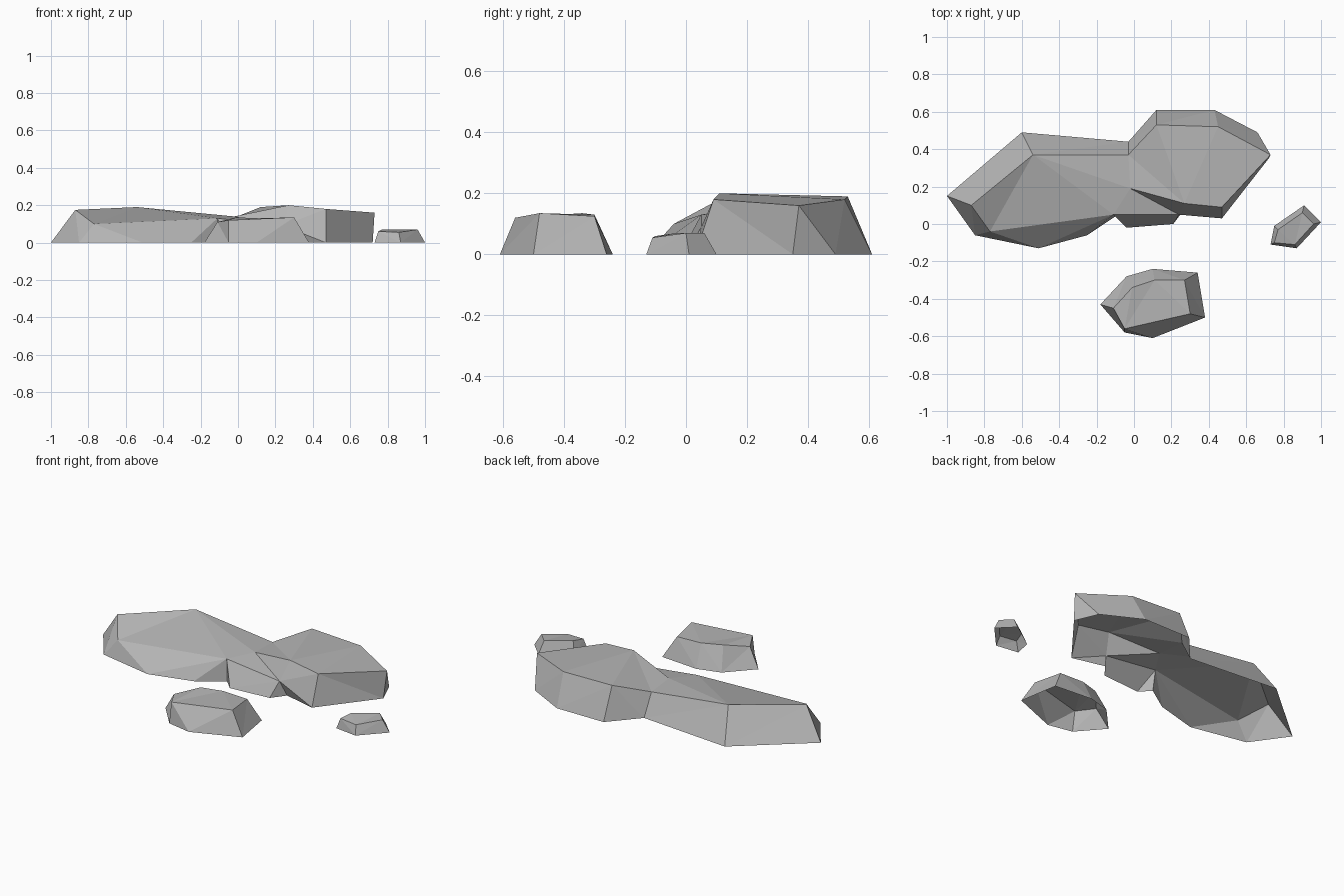
import bpy
import bmesh

default_cube = bpy.data.objects.get("Cube")
if default_cube:
    bpy.data.objects.remove(default_cube, do_unlink=True)

# One plain stone colour for every rock
stone = bpy.data.materials.new("stone_grey")
stone.use_nodes = True
stone_colour = (0.46, 0.46, 0.46, 1)
stone.diffuse_color = stone_colour
stone.node_tree.nodes["Principled BSDF"].inputs["Base Color"].default_value = stone_colour

UNIT = 0.01  # rock outlines are written in hundredths


def to_point(bm, coords):
    """Add a vertex; a point with no height lies on the ground."""
    x, y, *height = coords
    z = height[0] if height else 0
    return bm.verts.new((x * UNIT, y * UNIT, z * UNIT))


def rock(name, outline, closed=True, crown_tail=()):
    """Faceted shell with an open underside.

    The outline runs counter-clockwise as pairs of a foot point and a
    shoulder point. Repeated points collapse a wall into a triangle.
    The crown covers the shoulders, plus any extra crown_tail points.
    """
    bm = bmesh.new()
    feet = [foot for foot, shoulder in outline]
    shoulders = [shoulder for foot, shoulder in outline]
    count = len(outline)
    verts = {p: to_point(bm, p) for p in [*feet, *shoulders, *crown_tail]}

    def add_face(points):
        unique = list(dict.fromkeys(points))
        if len(unique) > 2:
            bm.faces.new([verts[p] for p in unique])

    # Sloping walls
    for i in range(count if closed else count - 1):
        j = (i + 1) % count
        add_face([feet[i], feet[j], shoulders[j], shoulders[i]])

    # Crown
    add_face([*shoulders, *crown_tail])

    bmesh.ops.triangulate(bm, faces=bm.faces[:], quad_method="BEAUTY", ngon_method="BEAUTY")
    mesh = bpy.data.meshes.new(name)
    bm.to_mesh(mesh)
    bm.free()
    mesh.materials.append(stone)
    obj = bpy.data.objects.new(name, mesh)
    bpy.context.collection.objects.link(obj)
    return obj


# Points shared where the three parts of the large outcrop meet
saddle_back = (-3, 37, 13)
saddle_middle = (-2, 19, 14)
notch = (-11, 5, 13)
ledge_corner = (24, 5, 9)
left_nose = (-77, -4, 10)
right_nose = (73, 37, 16)

# Long left half of the outcrop
rock("left_outcrop", [
    ((-3, 44), saddle_back),
    ((-60, 49), (-54, 37, 19)),
    ((-100, 15), (-87, 10, 17.5)),
    ((-85, -6), left_nose),
    ((-51, -13), left_nose),
    ((-25, -6), notch),
    ((-10, 4), notch),
], closed=False, crown_tail=[saddle_middle])

# Taller right half of the outcrop
rock("right_outcrop", [
    (ledge_corner, saddle_middle),
    (ledge_corner, (27, 11, 20)),
    ((47, 3), (47, 9, 18)),
    ((72, 35), right_nose),
    ((66, 49), right_nose),
    ((43, 61), (45, 52, 18)),
    ((12, 61), (12, 53, 19)),
    ((-3, 44), saddle_back),
], closed=False)

# Low ledge between the halves
rock("front_ledge", [
    ((-10, 4), notch),
    ((-4, -2), notch),
    ((21, 0), ledge_corner),
    ((27, 8), ledge_corner),
    ((47, 3), ledge_corner),
], closed=False, crown_tail=[saddle_middle])

# Separate boulder in front
rock("front_boulder", [
    ((-18, -43), (-11, -45, 11)),
    ((-5, -58), (-5, -56, 12)),
    ((10, -61), (-5, -56, 12)),
    ((38, -50), (30, -48, 13.5)),
    ((34, -26), (27, -30, 12.5)),
    ((10, -24), (11, -30, 13)),
    ((-4, -28), (-1, -34, 13.5)),
])

# Small stone to the side
rock("small_stone", [
    ((73, -11), (75, -10, 6)),
    ((87, -13), (86, -11, 5.5)),
    ((100, 1), (96, 0, 7)),
    ((91, 10), (90, 6, 7)),
    ((75, -1), (77, -3, 7)),
])
